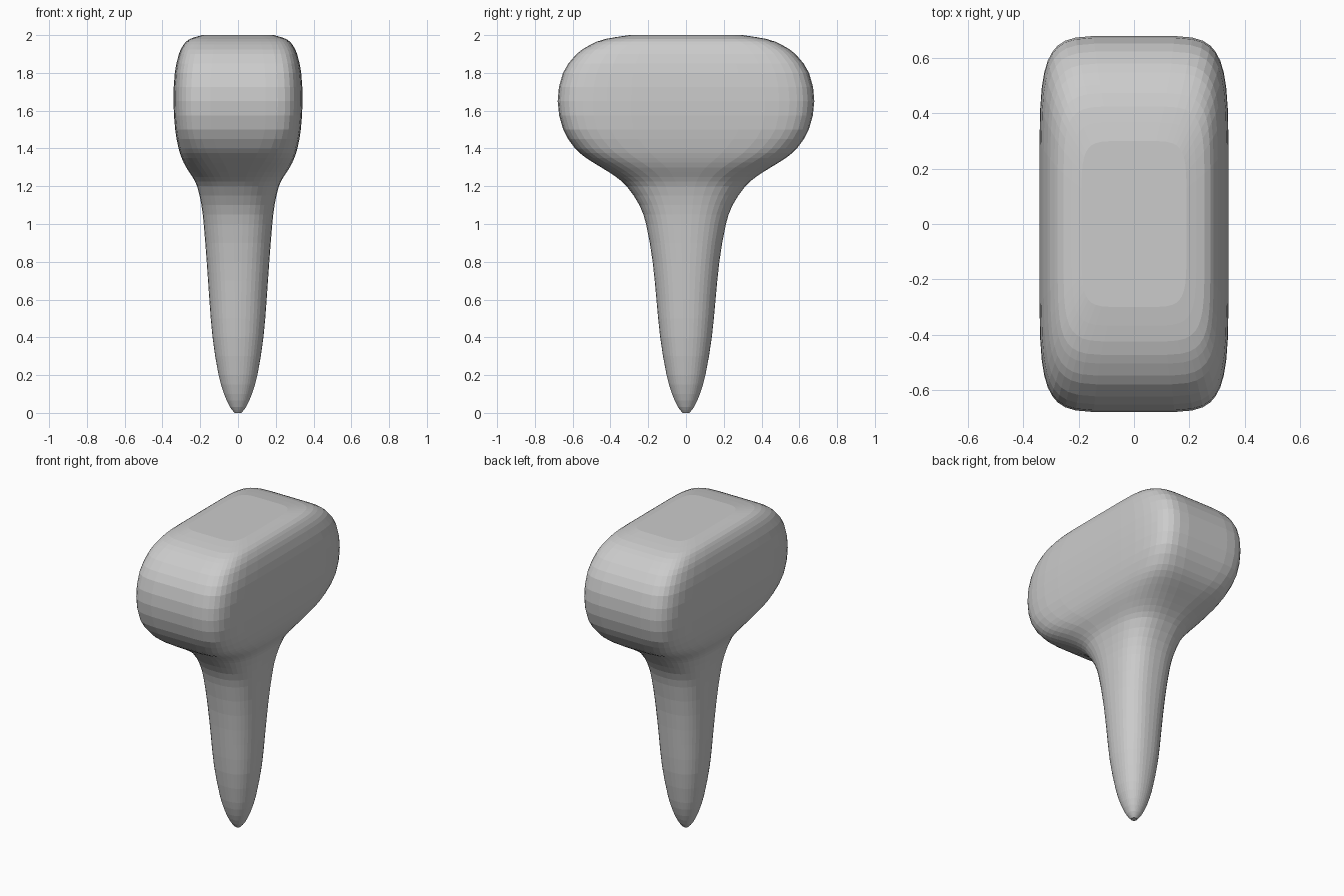
import bpy, bmesh, math

if "Cube" in bpy.data.objects:
    bpy.data.objects.remove(bpy.data.objects["Cube"])

# height, half width (x), half length (y), squareness of the section
PROFILE = [
    (0.00, 0.018, 0.018, 2.2), (0.03, 0.042, 0.042, 2.2), (0.10, 0.074, 0.074, 2.2),
    (0.20, 0.103, 0.103, 2.2), (0.40, 0.135, 0.137, 2.3), (0.60, 0.152, 0.157, 2.3),
    (0.80, 0.166, 0.177, 2.4), (1.00, 0.182, 0.212, 2.5), (1.10, 0.194, 0.247, 2.6),
    (1.20, 0.217, 0.315, 2.7), (1.25, 0.242, 0.372, 3.0), (1.30, 0.275, 0.450, 3.5),
    (1.35, 0.299, 0.530, 4.3), (1.40, 0.315, 0.588, 5.0), (1.50, 0.333, 0.651, 6.0),
    (1.65, 0.342, 0.680, 6.0), (1.80, 0.335, 0.652, 6.0), (1.90, 0.313, 0.580, 6.0),
    (1.95, 0.288, 0.505, 6.0), (1.98, 0.255, 0.425, 6.0), (2.00, 0.190, 0.300, 6.0),
]
SEGMENTS = 40
STEPS = 2


def smooth_rows(rows):
    """Extra rows between the given ones, along a Catmull-Rom spline."""
    out = []
    for i in range(len(rows) - 1):
        p0, p1 = rows[max(i - 1, 0)], rows[i]
        p2, p3 = rows[i + 1], rows[min(i + 2, len(rows) - 1)]
        for s in range(STEPS):
            t = s / STEPS
            z = p1[0] + (p2[0] - p1[0]) * t
            row = [z]
            for k in range(1, 4):
                # tangents scaled for the uneven heights
                h = p2[0] - p1[0]
                m1 = (p2[k] - p0[k]) / (p2[0] - p0[0]) * h
                m2 = (p3[k] - p1[k]) / (p3[0] - p1[0]) * h
                row.append((2*t**3 - 3*t**2 + 1) * p1[k] + (t**3 - 2*t**2 + t) * m1
                           + (3*t**2 - 2*t**3) * p2[k] + (t**3 - t**2) * m2)
            out.append(row)
    out.append(rows[-1])
    return out


def signed_power(v, e):
    return math.copysign(abs(v) ** e, v)


# Mallet: one continuous skin from handle tip to block head
bm = bmesh.new()
rings = []
for z, a, b, n in smooth_rows(PROFILE):
    ring = []
    for i in range(SEGMENTS):
        ang = 2 * math.pi * (i + 0.5) / SEGMENTS
        ring.append(bm.verts.new((a * signed_power(math.cos(ang), 2 / n),
                                  b * signed_power(math.sin(ang), 2 / n), z)))
    rings.append(ring)
for lo, hi in zip(rings, rings[1:]):
    for i in range(SEGMENTS):
        j = (i + 1) % SEGMENTS
        bm.faces.new((lo[i], lo[j], hi[j], hi[i]))
# Tip and top caps
bm.faces.new(rings[0][::-1])
bm.faces.new(rings[-1])

mesh = bpy.data.meshes.new("mallet")
bm.to_mesh(mesh)
bm.free()
bpy.context.collection.objects.link(bpy.data.objects.new("mallet", mesh))
